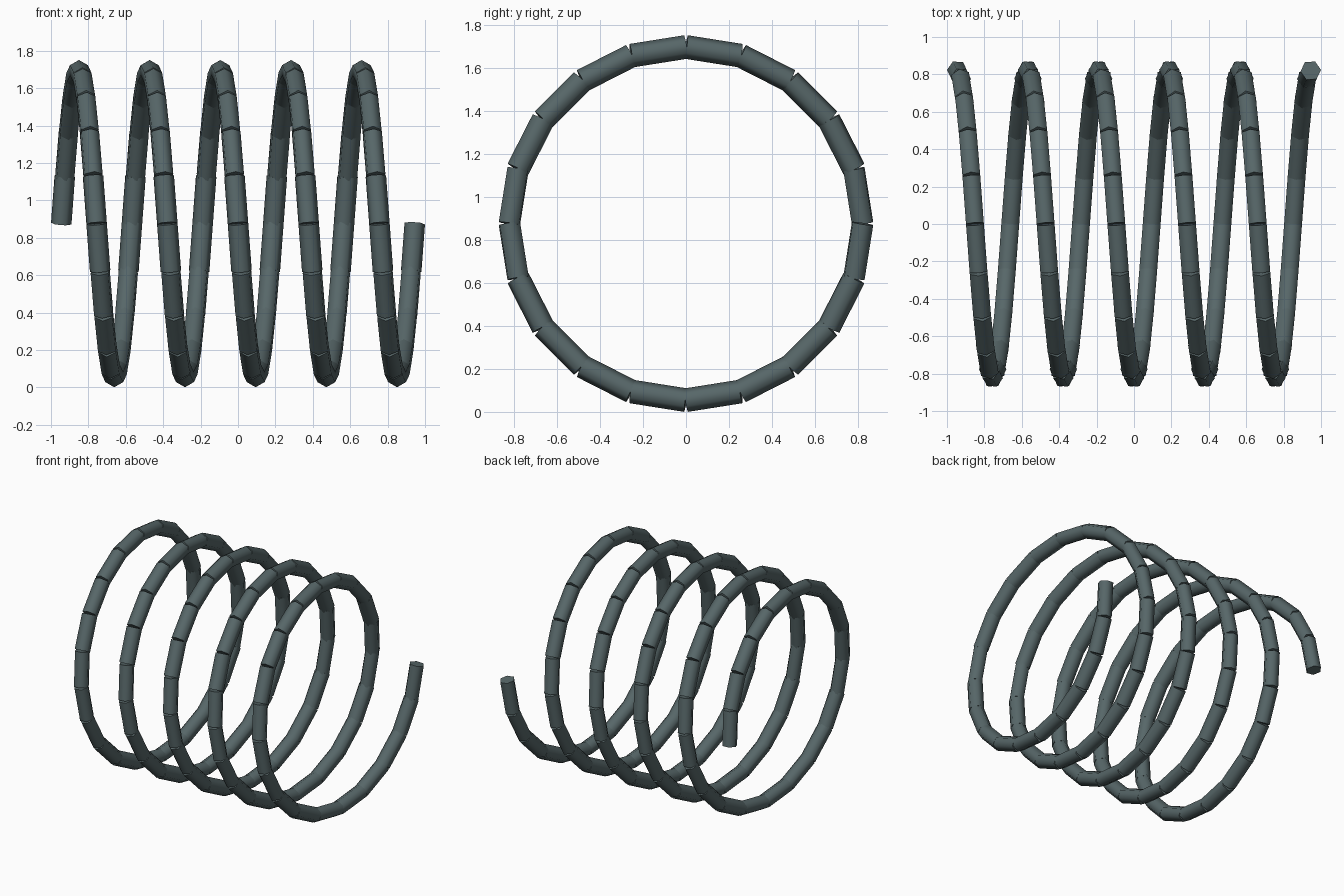
import bpy, bmesh, math
from mathutils import Matrix, Vector

cube = bpy.data.objects.get("Cube")
if cube:
    bpy.data.objects.remove(cube, do_unlink=True)

TURNS, STEPS, SIDES = 5, 20, 6
COIL_RADIUS, WIRE_RADIUS = 0.82, 0.055
HALF_LENGTH, CENTRE_Z = 0.945, 0.876

# Slate material
slate = bpy.data.materials.new("dark slate")
slate.use_nodes = True
colour = (0.095, 0.135, 0.14, 1)
slate.diffuse_color = colour
slate.node_tree.nodes["Principled BSDF"].inputs["Base Color"].default_value = colour


def helix_point(i):
    """Joint number i on a helix running along x."""
    angle = math.tau * i / STEPS
    x = HALF_LENGTH * (2 * i / (TURNS * STEPS) - 1)
    return Vector((x, COIL_RADIUS * math.cos(angle),
                   CENTRE_Z + COIL_RADIUS * math.sin(angle)))


def add_rod(bm, start, end):
    """Straight capped six-sided rod between two joints, one corner kept upward."""
    axis = end - start
    matrix = (Matrix.Translation((start + end) / 2)
              @ axis.to_track_quat('Z', 'Y').to_matrix().to_4x4())
    bmesh.ops.create_cone(bm, cap_ends=True, segments=SIDES, radius1=WIRE_RADIUS,
                          radius2=WIRE_RADIUS, depth=axis.length, matrix=matrix)


# Spring coil made of straight rods
bm = bmesh.new()
for i in range(TURNS * STEPS):
    add_rod(bm, helix_point(i), helix_point(i + 1))
mesh = bpy.data.meshes.new("spring_coil")
bm.to_mesh(mesh)
bm.free()
mesh.materials.append(slate)
coil = bpy.data.objects.new("spring_coil", mesh)
bpy.context.collection.objects.link(coil)

# Smooth round the rods, sharp at their ends
bpy.ops.object.select_all(action='DESELECT')
coil.select_set(True)
bpy.context.view_layer.objects.active = coil
bpy.ops.object.shade_smooth_by_angle(angle=math.radians(70))
